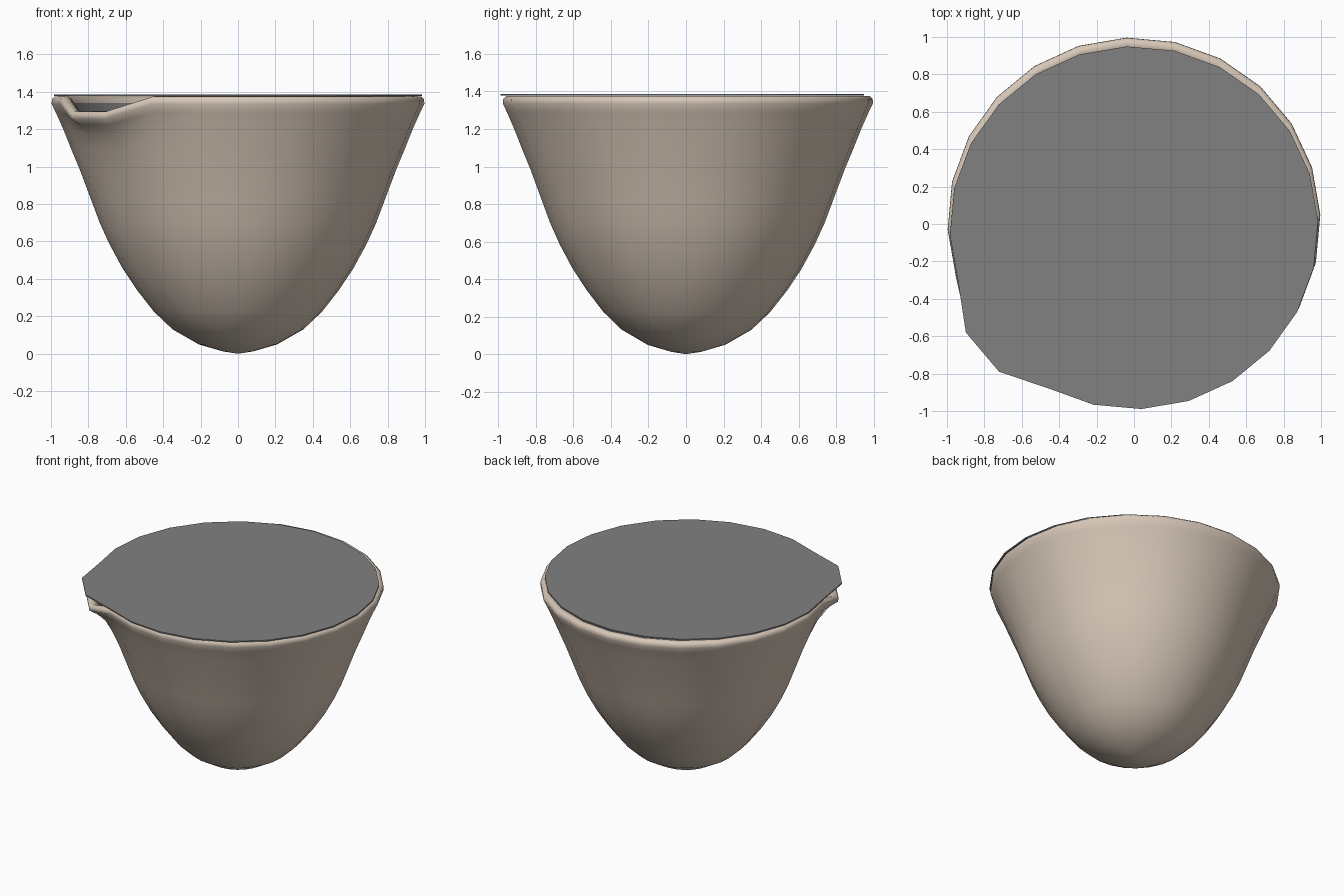
import bpy, bmesh, math

if "Cube" in bpy.data.objects:
    bpy.data.objects.remove(bpy.data.objects["Cube"])

SIDES = 24
START = 92.3               # angle of the first corner, degrees
SPOUT = (8, 9)             # the two corners pulled into the pouring lip
ANGLES = [math.radians(START + 360 / SIDES * i) for i in range(SIDES)]


def material(name, rgb):
    m = bpy.data.materials.new(name)
    m.diffuse_color = (*rgb, 1)
    m.use_nodes = True
    m.node_tree.nodes["Principled BSDF"].inputs["Base Color"].default_value = m.diffuse_color
    return m


clay = material("pale clay", (0.68, 0.575, 0.48))
grey = material("mid grey", (0.22, 0.22, 0.22))


def make_object(name, bm, mat, smooth):
    bmesh.ops.recalc_face_normals(bm, faces=bm.faces[:])
    me = bpy.data.meshes.new(name)
    bm.to_mesh(me)
    bm.free()
    for p in me.polygons:
        p.use_smooth = smooth
    me.materials.append(mat)
    ob = bpy.data.objects.new(name, me)
    bpy.context.collection.objects.link(ob)
    return ob


def lathe(name, profile, mat, closed_bottom, inward=False):
    """Turn (radius, z, spout outward shift, spout drop) points around z."""
    bm = bmesh.new()
    rings = []
    for r, z, out, drop in profile:
        ring = []
        for i, a in enumerate(ANGLES):
            s = 1 if i in SPOUT else 0
            rr = r + s * out
            k = min(1, r)      # slight backward shift toward the rim
            ring.append(bm.verts.new((rr * math.cos(a),
                                      0.99 * rr * math.sin(a) + 0.01 * k,
                                      z - s * drop)))
        rings.append(ring)
    for lo, hi in zip(rings, rings[1:]):
        for i in range(SIDES):
            j = (i + 1) % SIDES
            bm.faces.new((lo[i], lo[j], hi[j], hi[i]))
    if closed_bottom:
        tip = bm.verts.new((0, 0, profile[0][1] - 0.012))
        for i in range(SIDES):
            bm.faces.new((tip, rings[0][(i + 1) % SIDES], rings[0][i]))
    ob = make_object(name, bm, mat, True)
    if inward:
        ob.data.flip_normals()
    return ob


# Outer wall with rounded rim and pouring lip
outer = [
    (0.08, 0.012, 0, 0), (0.21, 0.05, 0, 0), (0.35, 0.13, 0, 0),
    (0.45, 0.225, 0, 0), (0.54, 0.34, 0, 0), (0.62, 0.46, 0, 0),
    (0.69, 0.59, 0, 0), (0.74, 0.70, 0, 0), (0.785, 0.82, 0, 0),
    (0.845, 0.98, 0, 0.0), (0.895, 1.10, 0, 0.01), (0.935, 1.20, 0.005, 0.03),
    (0.975, 1.29, 0.025, 0.065), (0.997, 1.335, 0.055, 0.08),
    (0.996, 1.36, 0.06, 0.08), (0.98, 1.375, 0.06, 0.08),
    (0.955, 1.377, 0.06, 0.08), (0.935, 1.365, 0.06, 0.08),
    (0.925, 1.34, 0.055, 0.08),
]
lathe("bowl_outer_wall", outer, clay, True)

# Inner wall, seen through the gap under the lid at the lip
inner = [
    (0.08, 0.07, 0, 0), (0.30, 0.16, 0, 0), (0.45, 0.30, 0, 0),
    (0.58, 0.48, 0, 0), (0.69, 0.72, 0, 0), (0.79, 0.98, 0, 0),
    (0.87, 1.20, 0, 0.03), (0.925, 1.34, 0.055, 0.08),
]
lathe("bowl_inner_wall", inner, grey, True, inward=True)

# Thin flat sheet covering the bowl, following the rim and lip
bm = bmesh.new()
corners = []
for i, a in enumerate(ANGLES):
    k = 1.08 if i in SPOUT else 1
    corners.append(bm.verts.new((0.985 * k * math.cos(a),
                                 0.97 * k * math.sin(a) - 0.02, 1.378)))
base = bm.faces.new(corners)
top = bmesh.ops.extrude_face_region(bm, geom=[base], use_keep_orig=True)
bmesh.ops.translate(bm, vec=(0, 0, 0.009),
                    verts=[g for g in top["geom"] if isinstance(g, bmesh.types.BMVert)])
make_object("top_sheet", bm, grey, False)
